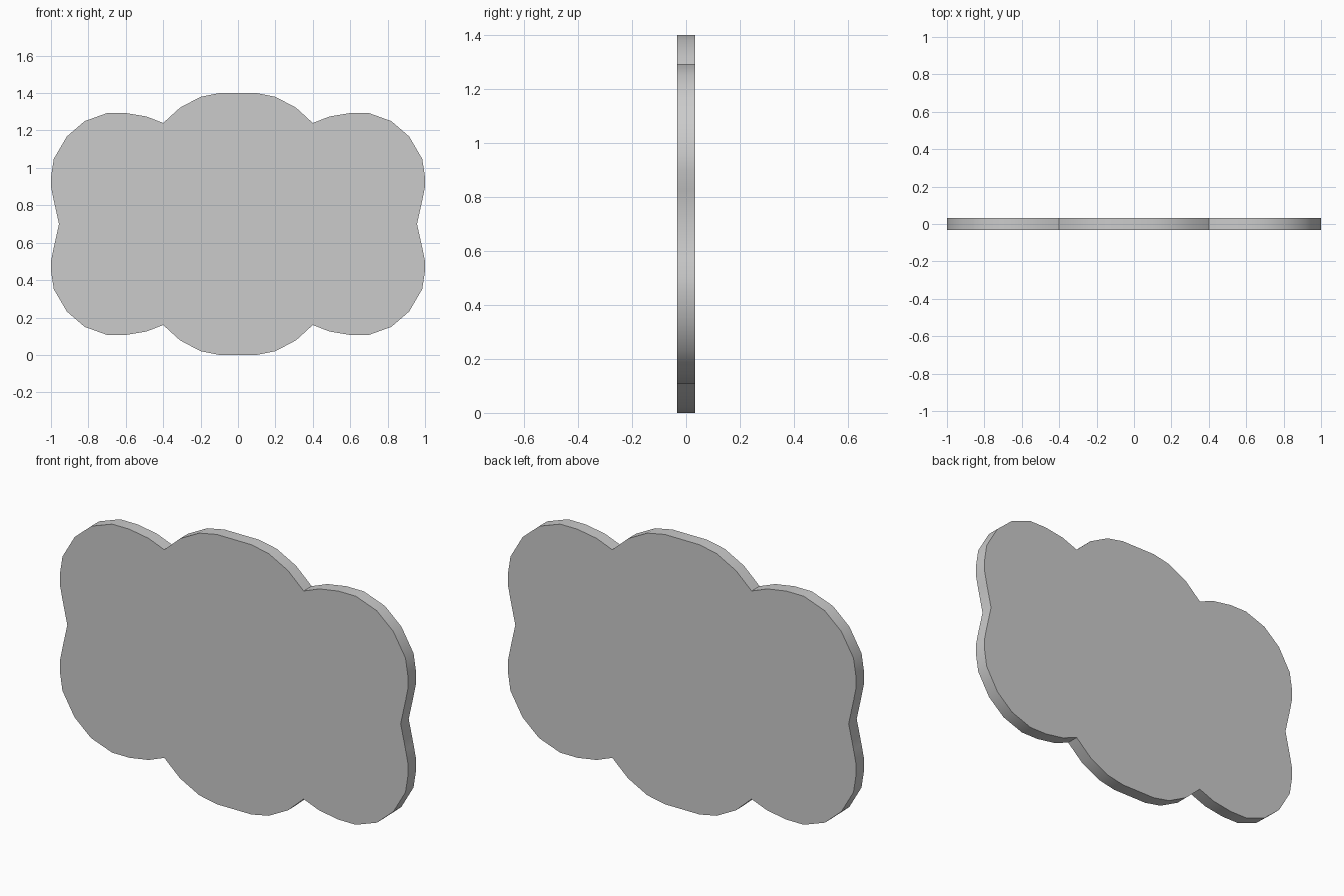
import bpy, bmesh

if "Cube" in bpy.data.objects:
    bpy.data.objects.remove(bpy.data.objects["Cube"])

HALF_THICKNESS = 0.033
MID_Z = 0.70

# One quarter of the scalloped outline (x, height above the middle)
quarter = [(0.10, 0.70), (0.20, 0.68), (0.31, 0.622), (0.40, 0.54),
           (0.49, 0.575), (0.60, 0.593), (0.70, 0.593), (0.82, 0.55),
           (0.915, 0.468), (0.985, 0.348), (1.0, 0.25), (1.0, 0.20),
           (0.985, 0.126), (0.957, 0.0)]

# Mirror the quarter to a half, then to the whole outline
right = quarter + [(x, -z) for x, z in reversed(quarter[:-1])]
outline = right + [(-x, z) for x, z in reversed(right)]

# Cloud-shaped plate: extrude the outline front to back
bm = bmesh.new()
face = bm.faces.new([bm.verts.new((x, -HALF_THICKNESS, z + MID_Z)) for x, z in outline])
ext = bmesh.ops.extrude_face_region(bm, geom=[face], use_keep_orig=True)
back = [v for v in ext["geom"] if isinstance(v, bmesh.types.BMVert)]
bmesh.ops.translate(bm, verts=back, vec=(0, 2 * HALF_THICKNESS, 0))
bmesh.ops.recalc_face_normals(bm, faces=bm.faces)
mesh = bpy.data.meshes.new("cloud_plate")
bm.to_mesh(mesh)
bm.free()
plate = bpy.data.objects.new("cloud_plate", mesh)
bpy.context.collection.objects.link(plate)

# Smooth rim with sharp corners
bpy.context.view_layer.objects.active = plate
plate.select_set(True)
bpy.ops.object.shade_smooth_by_angle(angle=0.52)
